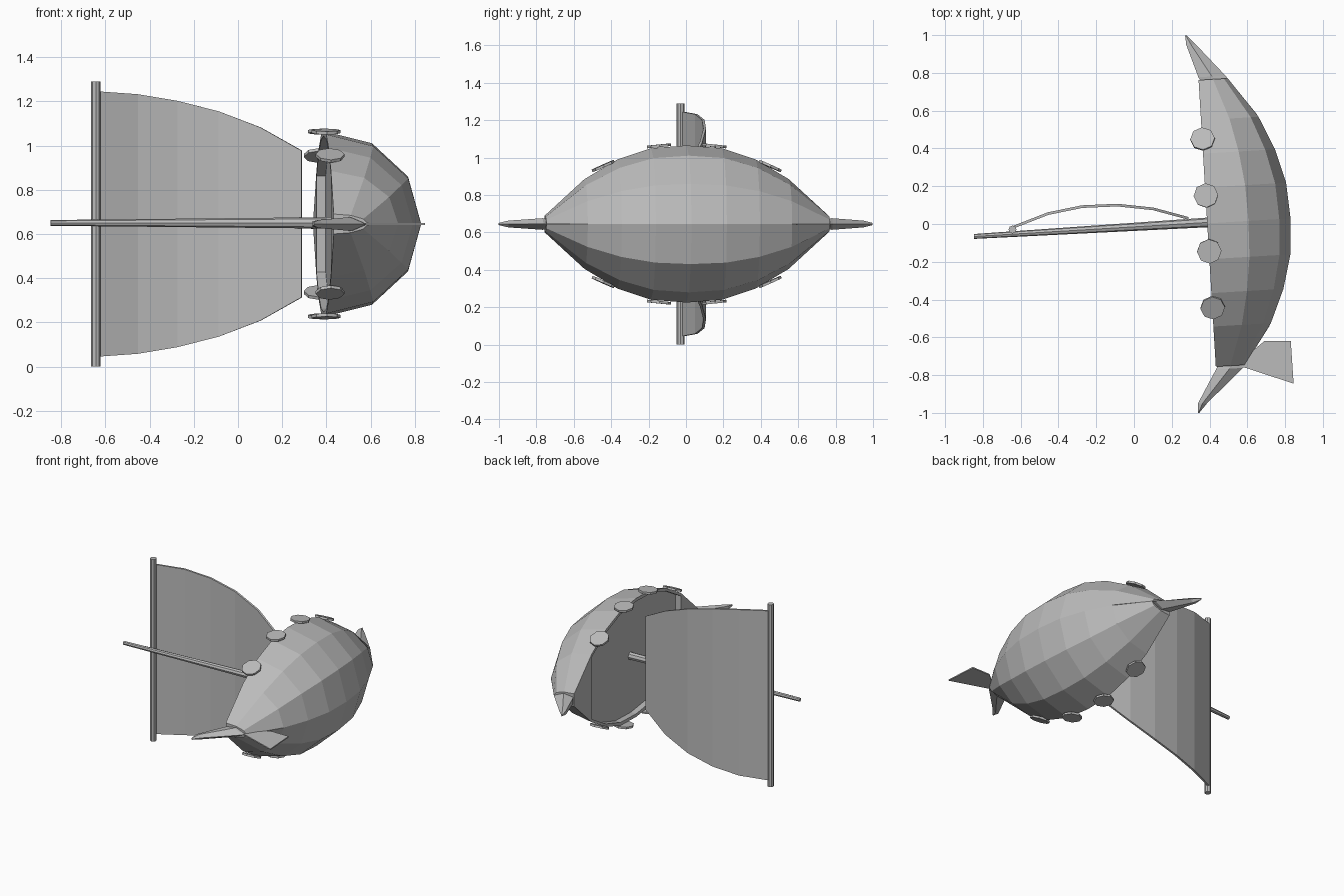
import bpy, bmesh, math
from mathutils import Matrix

old = bpy.data.objects.get("Cube")
if old:
    bpy.data.objects.remove(old, do_unlink=True)

GREY = (0.5, 0.5, 0.5, 1)
mat = bpy.data.materials.new("plain grey")
mat.use_nodes = True
mat.diffuse_color = GREY
mat.node_tree.nodes["Principled BSDF"].inputs["Base Color"].default_value = GREY

# The ship lies on its side: keel towards +x, mast towards -x, slightly turned
MID = 0.645
SHIP = (Matrix.Translation((0, 0, MID)) @ Matrix.Rotation(0.06, 4, 'Z')
        @ Matrix.Translation((0, -0.02, 0)))
RIM = 0.387


def finish(bm, name, matrix=SHIP):
    bmesh.ops.recalc_face_normals(bm, faces=bm.faces)
    bm.transform(matrix)
    mesh = bpy.data.meshes.new(name)
    bm.to_mesh(mesh)
    bm.free()
    mesh.materials.append(mat)
    ob = bpy.data.objects.new(name, mesh)
    bpy.context.collection.objects.link(ob)
    return ob


def bridge(bm, rings, closed=False):
    for a, b in zip(rings, rings[1:]):
        n = len(a)
        for i in range(n if closed else n - 1):
            j = (i + 1) % n
            bm.faces.new((a[i], a[j], b[j], b[i]))


def thicken(ob, thickness):
    mod = ob.modifiers.new("thickness", 'SOLIDIFY')
    mod.thickness = thickness
    mod.offset = 0


def cone(name, r1, r2, depth, matrix, sides=8):
    bm = bmesh.new()
    bmesh.ops.create_cone(bm, cap_ends=True, segments=sides,
                          radius1=r1, radius2=r2, depth=depth)
    return finish(bm, name, matrix)


# Hull: half-breadth and depth at each station, lofted through one section
half = [(0, 0.42, 0.442), (0.19, 0.405, 0.43), (0.37, 0.345, 0.382),
        (0.547, 0.24, 0.305), (0.76, 0.045, 0.155)]
stations = [(-y, b, d) for y, b, d in half[:0:-1]] + half
section = [(0, 1), (0.495, 0.87), (0.865, 0.51), (1, 0)]
section += [(u, -v) for u, v in section[-2::-1]]

bm = bmesh.new()
rings = [[bm.verts.new((RIM + d * u, y, b * v)) for u, v in section]
         for y, b, d in stations]
bridge(bm, rings)
for ring in (rings[0], rings[-1]):
    bm.faces.new(ring)
# covered ends
for a, b in (rings[:2], rings[-2:]):
    bm.faces.new((a[0], b[0], b[-1], a[-1]))
# rim, inner walls, sunken deck and bulkheads
WALL, SINK = 0.022, 0.042
inner = []
for ring, (y, b, d) in zip(rings[1:-1], stations[1:-1]):
    w = b - WALL
    inner.append([ring[0]] + [bm.verts.new((RIM + dx, y, z)) for dx, z in
                 ((0, w), (SINK, w), (SINK, -w), (0, -w))] + [ring[-1]])
bridge(bm, inner)
for row in (inner[0], inner[-1]):
    bm.faces.new(row[1:5])
finish(bm, "hull")

# Stem and stern spikes: (y, rim x, keel x, half thickness)
for name, side, tip in (("stern_spike", 1, 0.333), ("bow_spike", -1, 0.28)):
    bm = bmesh.new()
    rings = []
    for y, x1, x2, t in ((0.56, 0.5, 0.685, 0.006), (0.775, RIM, 0.53, 0.031),
                         (0.95, tip, tip + 0.05, 0.018),
                         (1.0, tip - 0.003, tip + 0.004, 0.006)):
        xm = (x1 + x2) / 2
        rings.append([bm.verts.new((x, side * y, z)) for x, z in
                      ((x1, t * 0.7), (xm, t), (x2, 0), (xm, -t), (x1, -t * 0.7))])
    bridge(bm, rings, closed=True)
    bm.faces.new(rings[0])
    bm.faces.new(rings[-1])
    finish(bm, name)

# Round shields along both rims
for side, sname in ((1, "upper"), (-1, "lower")):
    for i, (y, z, tilt) in enumerate(((-0.447, 0.31, 0.42), (-0.148, 0.418, 0.1),
                                      (0.148, 0.418, -0.1), (0.447, 0.31, -0.42))):
        place = (SHIP @ Matrix.Translation((RIM + 0.002, y, side * z))
                 @ Matrix.Rotation(side * tilt, 4, 'X'))
        cone(f"{sname}_shield_{i + 1}", 0.065, 0.065, 0.014, place)

# Mast and yard
mast_top, mast_foot = -0.85, RIM + SINK
cone("mast", 0.026, 0.013, mast_foot - mast_top,
     SHIP @ Matrix.Translation(((mast_top + mast_foot) / 2, 0.005, 0.005))
     @ Matrix.Rotation(-math.pi / 2, 4, 'Y'))
cone("yard", 0.021, 0.021, 2 * MID, Matrix.Translation((-0.643, -0.029, MID)))

# Billowing sail
bm = bmesh.new()
rows = [[bm.verts.new((x, y, s * h)) for s in (-1, 1)] for x, y, h in
        ((-0.635, -0.015, 0.6), (-0.455, 0.055, 0.587), (-0.275, 0.092, 0.557),
         (-0.088, 0.1, 0.51), (0.102, 0.08, 0.437), (0.288, 0.03, 0.332))]
bridge(bm, rows)
thicken(finish(bm, "sail", Matrix.Translation((0, 0, MID))), 0.014)

# Rudder blade in the keel plane
bm = bmesh.new()
bm.faces.new([bm.verts.new((x, y, 0)) for x, y in
              ((0.54, -0.745), (0.69, -0.62), (0.83, -0.62), (0.845, -0.845))])
thicken(finish(bm, "rudder", Matrix.Translation((0, 0, MID))), 0.008)
